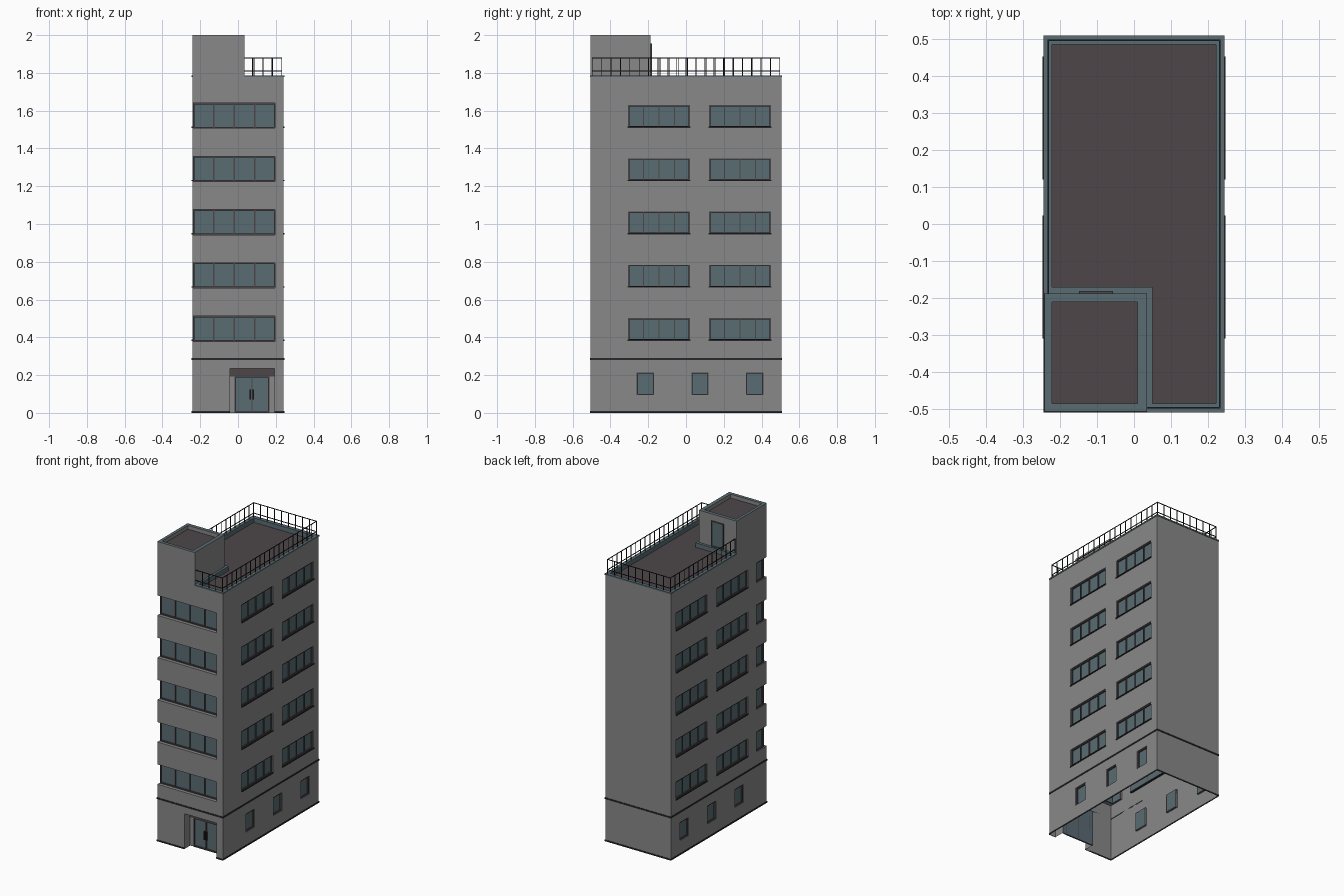
import bpy, bmesh, math

if "Cube" in bpy.data.objects:
    bpy.data.objects.remove(bpy.data.objects["Cube"])

W, H = 0.242, 0.506            # half width, half depth of the block
ROOF, TOP = 1.785, 2.0
SX, FY, DY = W - 0.013, -H + 0.03, -H + 0.07   # side glass, front glass, entrance planes
TX, TY = 0.035, -0.187         # inner corner of the roof tower
DX0, DX1, DZ = -0.042, 0.194, 0.236            # entrance recess


def mat(name, r, g, b):
    m = bpy.data.materials.new(name)
    m.diffuse_color = (r, g, b, 1)
    m.use_nodes = True
    m.node_tree.nodes["Principled BSDF"].inputs["Base Color"].default_value = m.diffuse_color
    return m


WALL = mat("grey wall", 0.25, 0.25, 0.25)
GLASS = mat("teal glass", 0.10, 0.15, 0.17)
BROWN = mat("dark brown", 0.075, 0.062, 0.067)
BLACK = mat("near black", 0.022, 0.022, 0.024)


def prism(bm, pts, z0, z1):
    lo = [bm.verts.new((x, y, z0)) for x, y in pts]
    hi = [bm.verts.new((x, y, z1)) for x, y in pts]
    bm.faces.new(lo[::-1])
    bm.faces.new(hi)
    n = len(pts)
    for i in range(n):
        j = (i + 1) % n
        bm.faces.new((lo[i], lo[j], hi[j], hi[i]))


def box(bm, xa, xb, ya, yb, za, zb):
    x0, x1 = sorted((xa, xb))
    y0, y1 = sorted((ya, yb))
    prism(bm, [(x0, y0), (x1, y0), (x1, y1), (x0, y1)], za, zb)


def finish(bm, name, *mats):
    me = bpy.data.meshes.new(name)
    bm.to_mesh(me)
    bm.free()
    ob = bpy.data.objects.new(name, me)
    bpy.context.collection.objects.link(ob)
    for m in mats:
        me.materials.append(m)
    return ob


def carve(ob, cut_bm):
    """Subtract the cutter shapes from ob and apply."""
    cut = finish(cut_bm, "cutter")
    cut.hide_render = True
    m = ob.modifiers.new("cut", "BOOLEAN")
    m.operation, m.solver, m.object = "DIFFERENCE", "EXACT", cut
    bpy.context.view_layer.objects.active = ob
    bpy.ops.object.modifier_apply(modifier=m.name)
    bpy.data.objects.remove(cut)


def near(a, b):
    return abs(a - b) < 0.002


def paint(ob, bottom, floor):
    """Open the underside, then colour faces by the plane they lie on."""
    bm = bmesh.new()
    bm.from_mesh(ob.data)
    bmesh.ops.delete(bm, geom=[f for f in bm.faces if f.normal.z < -0.9
                     and near(f.calc_center_median().z, bottom)], context="FACES")
    for f in bm.faces:
        c, n = f.calc_center_median(), f.normal
        f.material_index = 0
        if n.z > 0.9 and c.z > floor - 0.01:
            f.material_index = 2 if near(c.z, floor) else 1
        elif c.z > floor and abs(c.x) < W - 0.01 and abs(c.y) < H - 0.01 and bottom == 0:
            f.material_index = 1
        elif abs(n.x) > 0.9 and near(abs(c.x), SX) and c.z < 1.7:
            f.material_index = 1
        elif n.y < -0.9 and c.z < 1.7 and (near(c.y, FY) or near(c.y, DY)):
            f.material_index = 1
    bm.to_mesh(ob.data)
    bm.free()


# window layout: (y0, y1, z0, z1, panes) on both sides; front heights
side = [(y, y + 0.328, 0.384 + 0.282 * i, 0.502 + 0.282 * i, 4)
        for i in range(5) for y in (-0.307, 0.122)]
side += [(y - 0.046, y + 0.046, 0.094, 0.215, 1) for y in (-0.215, 0.074, 0.363)]
front = [(0.379 + 0.282 * i, 0.512 + 0.282 * i) for i in range(5)]
FX, CY = 0.197, -0.40          # ends of the corner windows

# main block with recessed windows, entrance and roof well
bm = bmesh.new()
box(bm, -W, W, -H, H, 0, ROOF)
body = finish(bm, "building_body", WALL, GLASS, BROWN)
cut = bmesh.new()
for y0, y1, z0, z1, _ in side:
    for s in (-1, 1):
        box(cut, s * SX, s * 0.3, y0, y1, z0, z1)
for z0, z1 in front:
    prism(cut, [(-0.3, -0.6), (FX, -0.6), (FX, FY), (-SX, FY), (-SX, CY), (-0.3, CY)], z0, z1)
box(cut, DX0, DX1, -0.6, DY, -0.1, DZ)
a, b = 0.222, 0.484
prism(cut, [(-a, -0.17), (0.05, -0.17), (0.05, -b), (a, -b), (a, b), (-a, b)], ROOF - 0.03, 1.9)
carve(body, cut)
paint(body, 0, ROOF - 0.03)

# roof tower
bm = bmesh.new()
box(bm, -W, TX, -H, TY, ROOF, TOP)
tower = finish(bm, "roof_tower", WALL, GLASS, BROWN)
cut = bmesh.new()
box(cut, -a, 0.01, -b, -0.211, TOP - 0.025, 2.1)
carve(tower, cut)
paint(tower, ROOF, TOP - 0.025)


def frame(bm, axis, plane, out, u0, u1, z0, z1, panes, t=0.007):
    """Frame bars and mullions standing on a glass plane."""
    def bar(ua, ub, za, zb, o=out):
        if axis == "x":
            box(bm, plane, plane + o, ua, ub, za, zb)
        else:
            box(bm, ua, ub, plane, plane + o, za, zb)
    bar(u0, u1, z0, z0 + t)
    bar(u0, u1, z1 - t, z1)
    bar(u0, u0 + t, z0 + t, z1 - t)
    bar(u1 - t, u1, z0 + t, z1 - t)
    for i in range(1, panes):
        u = u0 + (u1 - u0) * i / panes
        bar(u - 0.003, u + 0.003, z0 + t, z1 - t, out * 0.7)


# window frames and sills
fr, sills = bmesh.new(), bmesh.new()
for y0, y1, z0, z1, n in side:
    for s in (-1, 1):
        frame(fr, "x", s * SX, s * 0.008, y0, y1, z0, z1, n)
        if n > 1:
            box(sills, s * SX, s * (W + 0.005), y0 - 0.002, y1 + 0.002, z0 - 0.003, z0 + 0.004)
for z0, z1 in front:
    frame(fr, "y", FY, -0.008, -SX - 0.008, FX, z0, z1, 4)
    frame(fr, "x", -SX, -0.008, FY, CY, z0, z1, 1)
finish(fr, "window_frames", BROWN)
finish(sills, "window_sills", BLACK)

# entrance: side piers, lintel, double door frame, handles
bm = bmesh.new()
box(bm, DX0, -0.018, DY, DY - 0.008, 0, DZ)
box(bm, 0.166, DX1, DY, DY - 0.008, 0, DZ)
finish(bm, "entrance_piers", WALL)
bm = bmesh.new()
box(bm, DX0, DX1, DY, DY - 0.014, 0.193, DZ)
frame(bm, "y", DY, -0.01, -0.018, 0.166, 0, 0.195, 2)
finish(bm, "door_frame", BROWN)
bm = bmesh.new()
for x in (0.066, 0.082):
    box(bm, x - 0.004, x + 0.004, DY - 0.006, DY - 0.018, 0.07, 0.125)
finish(bm, "door_handles", BLACK)

# string course and base line
bm = bmesh.new()
e = 0.003
for z0, z1, gap in ((0.281, 0.291, False), (0, 0.009, True)):
    for s in (-1, 1):
        box(bm, s * W, s * (W + e), -H - e, H + e, z0, z1)
    box(bm, -W, W, H, H + e, z0, z1)
    for x0, x1 in ([(-W, DX0), (DX1, W)] if gap else [(-W, W)]):
        box(bm, x0, x1, -H - e, -H, z0, z1)
finish(bm, "wall_bands", BLACK)

# parapet cap edge
bm = bmesh.new()
z0, z1 = ROOF - 0.008, ROOF + 0.001
box(bm, W, W + e, -H - e, H + e, z0, z1)
box(bm, -W - e, -W, TY, H + e, z0, z1)
box(bm, -W, W, H, H + e, z0, z1)
box(bm, TX, W, -H - e, -H, z0, z1)
finish(bm, "parapet_edge", GLASS)

# roof access door on the tower
bm = bmesh.new()
box(bm, -0.145, -0.06, TY, TY + 0.003, ROOF, 1.952)
finish(bm, "roof_door", GLASS)
bm = bmesh.new()
frame(bm, "y", TY, 0.006, -0.148, -0.057, ROOF, 1.956, 1, 0.006)
finish(bm, "roof_door_frame", BROWN)

# railing: posts and two rails along the parapet
bm = bmesh.new()
rx, ry, t = 0.232, 0.496, 0.002
path = [(TX, -ry), (rx, -ry), (rx, ry), (-rx, ry), (-rx, TY)]
for (xa, ya), (xb, yb) in zip(path, path[1:]):
    for z in (1.81, 1.879):
        box(bm, min(xa, xb) - t, max(xa, xb) + t, min(ya, yb) - t, max(ya, yb) + t, z - t, z + t)
    n = round(math.hypot(xb - xa, yb - ya) / 0.049)
    for i in range(n):
        x, y = xa + (xb - xa) * (i + 1) / n, ya + (yb - ya) * (i + 1) / n
        box(bm, x - t, x + t, y - t, y + t, ROOF, 1.879)
finish(bm, "roof_railing", BLACK)
